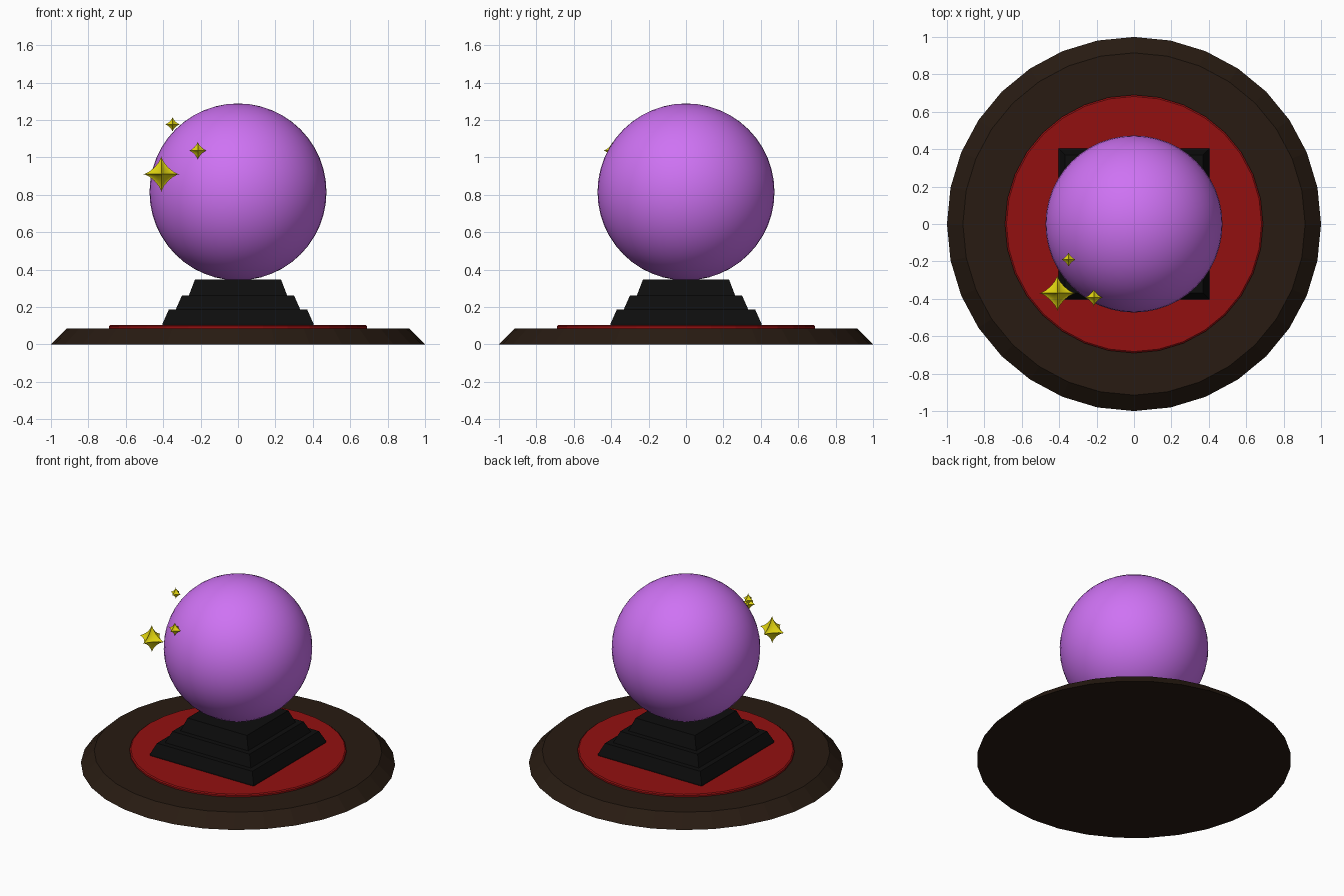
import bpy, bmesh
from math import cos, sin, pi, copysign

if "Cube" in bpy.data.objects:
    bpy.data.objects.remove(bpy.data.objects["Cube"])


def material(name, rgb):
    m = bpy.data.materials.new(name)
    m.diffuse_color = (*rgb, 1)
    m.use_nodes = True
    m.node_tree.nodes["Principled BSDF"].inputs["Base Color"].default_value = m.diffuse_color
    return m


WOOD = material("dark_wood", (0.021, 0.011, 0.006))
RED = material("red_cloth", (0.29, 0.005, 0.005))
BLACK = material("black", (0.004, 0.004, 0.004))
PURPLE = material("purple_glass", (0.62, 0.17, 0.90))
GOLD = material("gold", (0.75, 0.66, 0.005))


def finish(bm, name, mat, loc=(0, 0, 0), smooth_angle=None):
    bmesh.ops.recalc_face_normals(bm, faces=bm.faces)
    me = bpy.data.meshes.new(name)
    bm.to_mesh(me)
    bm.free()
    me.materials.append(mat)
    ob = bpy.data.objects.new(name, me)
    ob.location = loc
    bpy.context.collection.objects.link(ob)
    if smooth_angle is not None:
        bpy.ops.object.select_all(action='DESELECT')
        ob.select_set(True)
        bpy.context.view_layer.objects.active = ob
        bpy.ops.object.shade_smooth_by_angle(angle=smooth_angle)
    return ob


def stacked(name, profile, sides, mat, turn=0.0, scale=1.0):
    """Closed solid from (radius, z) rings with the given number of sides."""
    bm = bmesh.new()
    rings = [[bm.verts.new((r * scale * cos(turn + 2 * pi * i / sides),
                            r * scale * sin(turn + 2 * pi * i / sides), z))
              for i in range(sides)] for r, z in profile]
    for a, b in zip(rings, rings[1:]):
        for i in range(sides):
            j = (i + 1) % sides
            bm.faces.new((a[i], a[j], b[j], b[i]))
    bm.faces.new(rings[0][::-1])
    bm.faces.new(rings[-1])
    return finish(bm, name, mat)


# Round wooden base with sloped rim, and the thin red cloth on it
stacked("base", [(1.0, 0), (0.915, 0.086)], 32, WOOD)
stacked("cloth", [(0.69, 0.08), (0.69, 0.097), (0.682, 0.103)], 32, RED)

# Square three-step stand (profile given as half widths)
stacked("stand", [(0.403, 0.103), (0.403, 0.112), (0.37, 0.186), (0.333, 0.186),
                  (0.30, 0.261), (0.263, 0.261), (0.23, 0.347)],
        4, BLACK, turn=pi / 4, scale=2 ** 0.5)

# Glass ball
bm = bmesh.new()
bmesh.ops.create_uvsphere(bm, u_segments=48, v_segments=24, radius=0.473)
finish(bm, "ball", PURPLE, (0, 0, 0.815), pi / 3)

# Six-pointed sparkles: a sphere pinched into concave spikes along the axes
sparkles = [("large_sparkle", (-0.41, -0.37, 0.91), 0.096),
            ("middle_sparkle", (-0.215, -0.393, 1.036), 0.048),
            ("small_sparkle", (-0.35, -0.19, 1.176), 0.04)]
for name, loc, size in sparkles:
    bm = bmesh.new()
    bmesh.ops.create_uvsphere(bm, u_segments=24, v_segments=12, radius=1)
    for v in bm.verts:
        v.co = [copysign(abs(c) ** 2.8, c) * size for c in v.co]
    finish(bm, name, GOLD, loc, pi / 6)
